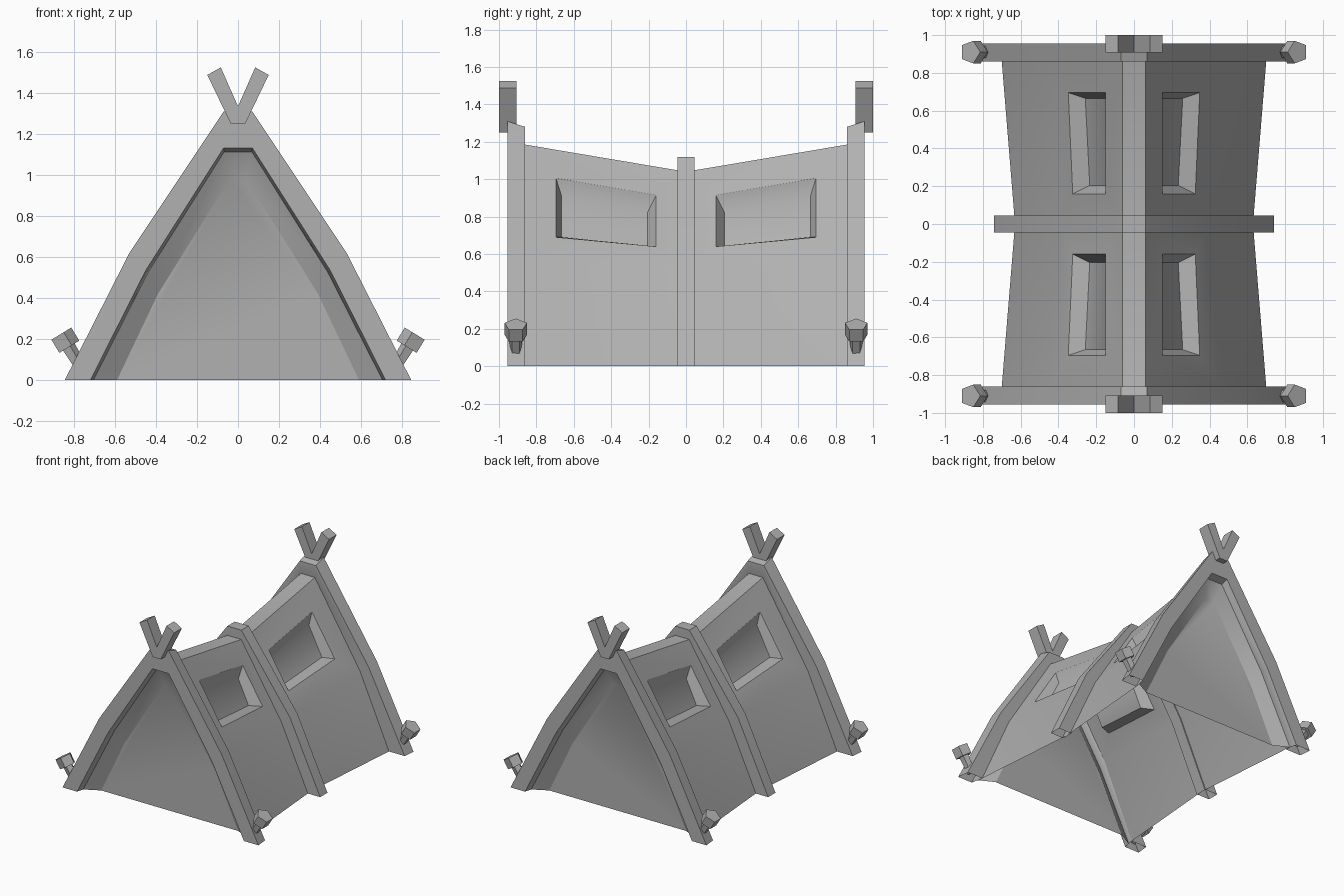
import bpy, bmesh
from math import pi, atan2, radians
from mathutils import Vector, Matrix

if "Cube" in bpy.data.objects:
    bpy.data.objects.remove(bpy.data.objects["Cube"])

grey = bpy.data.materials.new("dark_grey")
grey.diffuse_color = (0.44, 0.44, 0.44, 1)
grey.use_nodes = True
grey.node_tree.nodes["Principled BSDF"].inputs["Base Color"].default_value = grey.diffuse_color


def finish(bm, name, angle=30):
    bmesh.ops.remove_doubles(bm, verts=bm.verts, dist=0.0005)
    bmesh.ops.recalc_face_normals(bm, faces=bm.faces)
    me = bpy.data.meshes.new(name)
    bm.to_mesh(me)
    bm.free()
    me.materials.append(grey)
    ob = bpy.data.objects.new(name, me)
    bpy.context.collection.objects.link(ob)
    bpy.ops.object.select_all(action='DESELECT')
    ob.select_set(True)
    bpy.context.view_layer.objects.active = ob
    bpy.ops.object.shade_smooth_by_angle(angle=radians(angle))
    return ob


def arch(half, y):
    """Mirror a half profile (bottom to top) into a full A-shaped arch at depth y."""
    return [Vector((x, y, z)) for x, z in half] + [Vector((-x, y, z)) for x, z in reversed(half)]


def loft(bm, sections, closed=False):
    """Skin arches together; the feet stay open underneath."""
    rows = [[bm.verts.new(p) for p in s] for s in sections]
    pairs = list(zip(rows, rows[1:]))
    if closed:
        pairs.append((rows[-1], rows[0]))
    for a, b in pairs:
        for i in range(len(a) - 1):
            bm.faces.new((a[i], a[i + 1], b[i + 1], b[i]))
    return rows


# Half profiles: foot, bend, ridge edge
END = [(0.70, 0), (0.45, 0.56), (0.06, 1.185)]
MID = [(0.63, 0), (0.40, 0.50), (0.06, 1.04)]
LIP = [(0.705, 0), (0.438, 0.525), (0.068, 1.112)]


def wall_x(y, z):
    """x of the upper canvas wall at a given y, z."""
    t = y / 0.86
    (bx, bz), (tx, tz) = [tuple(m + (e - m) * t for m, e in zip(MID[i], END[i])) for i in (1, 2)]
    return tx + (bx - tx) * (tz - z) / (tz - bz)


# Canvas: four mirrored quarters, each with a recessed window
bm = bmesh.new()
for sx in (1, -1):
    for sy in (1, -1):
        def v(p):
            return bm.verts.new((p[0] * sx, p[1] * sy, p[2]))
        e = [v((x, 0.86, z)) for x, z in END]
        m = [v((x, 0, z)) for x, z in MID]
        window = [(0.16, 0.64), (0.695, 0.69), (0.695, 1.005), (0.16, 0.915)]
        shift = [(-0.09, 0.045, 0), (-0.09, -0.03, 0),
                 (-0.005, -0.03, -0.095), (-0.005, 0.045, -0.09)]
        pts = [Vector((wall_x(y, z) - 0.004, y, z)) for y, z in window]
        rim = [v(p) for p in pts]
        pane = [v(p + Vector(s)) for p, s in zip(pts, shift)]
        outer = [m[1], e[1], e[2], m[2]]
        bm.faces.new((m[0], e[0], e[1], m[1]))
        for ring_a, ring_b in ((outer, rim), (rim, pane)):
            for i in range(4):
                j = (i + 1) % 4
                bm.faces.new((ring_a[i], ring_a[j], ring_b[j], ring_b[i]))
        bm.faces.new(pane)
        bm.faces.new((m[2], e[2], v((0, 0.86, 1.185)), v((0, 0, 1.04))))
finish(bm, "canvas")

# Middle rib over the canvas
bm = bmesh.new()
rib_out = [(0.74, 0), (0.48, 0.55), (0.06, 1.12)]
rib_in = [(0.625, 0), (0.395, 0.50), (0.055, 1.035)]
loft(bm, [arch(rib_out, -0.045), arch(rib_out, 0.045),
          arch(rib_in, 0.045), arch(rib_in, -0.045)], closed=True)
finish(bm, "middle_rib")

for s, label in ((-1, "front"), (1, "back")):
    # Heavy end frame
    bm = bmesh.new()
    loft(bm, [arch([(0.845, 0), (0.53, 0.62), (0.07, 1.31)], s * 0.955),
              arch([(0.835, 0), (0.525, 0.61), (0.07, 1.28)], s * 0.86),
              arch(END, s * 0.86),
              arch(LIP, s * 0.90),
              arch([(0.72, 0), (0.45, 0.535), (0.07, 1.132)], s * 0.955)], closed=True)
    finish(bm, label + "_frame")

    # Recessed door panel with sloped border
    bm = bmesh.new()
    rows = loft(bm, [arch(LIP, s * 0.90),
                     arch([(0.59, 0), (0.39, 0.42), (0.04, 0.98)], s * 0.84)])
    bm.faces.new(rows[-1])
    finish(bm, label + "_door_panel")

    # Crossed pole tips
    bm = bmesh.new()
    tips = [(-0.035, 1.25), (0.035, 1.25), (0.15, 1.488), (0.084, 1.525),
            (0, 1.335), (-0.084, 1.525), (-0.15, 1.488)]
    f = bm.faces.new([bm.verts.new((x, s * 0.907, z)) for x, z in tips])
    ext = bmesh.ops.extrude_face_region(bm, geom=[f])["geom"]
    bmesh.ops.translate(bm, vec=(0, s * 0.093, 0),
                        verts=[g for g in ext if isinstance(g, bmesh.types.BMVert)])
    if not any(len(fc.verts) == 7 and abs(fc.calc_center_median().y) < 0.91 for fc in bm.faces):
        bm.faces.new([q for q in bm.verts if abs(q.co.y) < 0.91])
    finish(bm, label + "_pole_tips")

    # Five-sided tent pegs leaning outward
    for sx, side in ((-1, "left"), (1, "right")):
        axis = Vector((sx * 0.52, 0, 0.85)).normalized()
        lean = Matrix.Rotation(atan2(axis.x, axis.z), 4, 'Y')
        turn = Matrix.Rotation(pi if sx > 0 else 0, 4, 'Z')
        center = Vector((sx * 0.848, s * 0.91, 0.19))
        bm = bmesh.new()
        for offset, r1, r2, depth in ((0, 0.063, 0.063, 0.075), (-0.10, 0.03, 0.037, 0.14)):
            mat = Matrix.Translation(center + axis * offset) @ lean @ turn
            # aim one corner of the pentagon toward the tent
            geo = bmesh.ops.create_cone(bm, cap_ends=True, segments=5, radius1=r1,
                                        radius2=r2, depth=depth)["verts"]
            far = max(geo, key=lambda q: q.co.xy.length)
            aim = Matrix.Rotation(-atan2(far.co.y, far.co.x), 4, 'Z')
            bmesh.ops.transform(bm, matrix=mat @ aim, verts=geo)
        finish(bm, f"{label}_{side}_peg")
